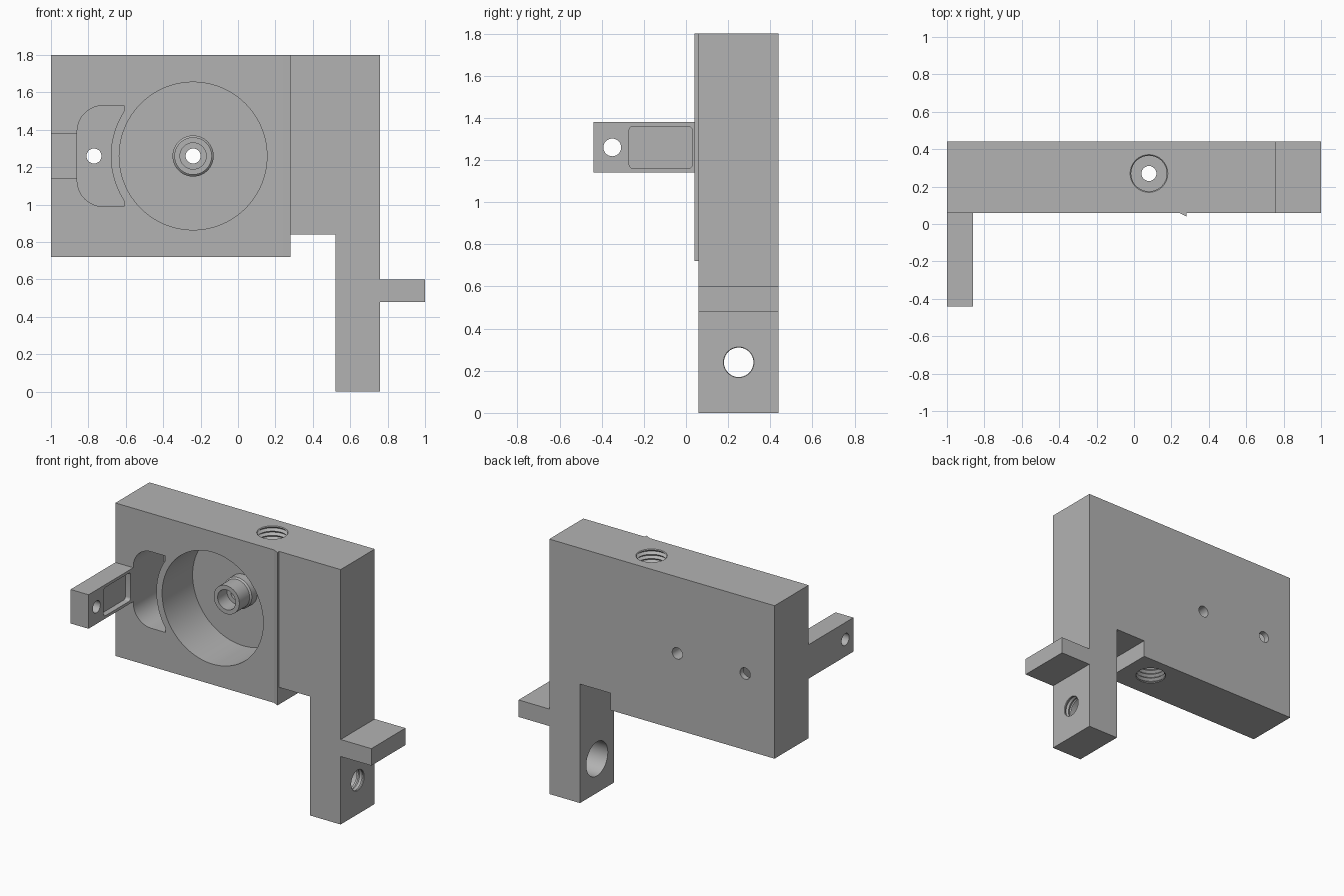
import bpy, bmesh, math
from mathutils import Vector

cube = bpy.data.objects.get("Cube")
if cube:
    bpy.data.objects.remove(cube, do_unlink=True)

grey = bpy.data.materials.new("plain_grey")
grey.use_nodes = True
COLOUR = (0.45, 0.45, 0.45, 1)
grey.diffuse_color = COLOUR
grey.node_tree.nodes["Principled BSDF"].inputs["Base Color"].default_value = COLOUR


def make_object(name, bm):
    bmesh.ops.recalc_face_normals(bm, faces=bm.faces)
    mesh = bpy.data.meshes.new(name)
    bm.to_mesh(mesh)
    bm.free()
    mesh.materials.append(grey)
    obj = bpy.data.objects.new(name, mesh)
    bpy.context.scene.collection.objects.link(obj)
    return obj


def place(axis, a, b, h):
    """Point at height h along the axis, a and b across it."""
    return {"X": Vector((h, a, b)), "Y": Vector((a, h, b)), "Z": Vector((a, b, h))}[axis]


def prism(name, outline, axis, start, end):
    bm = bmesh.new()
    face = bm.faces.new([bm.verts.new(place(axis, a, b, start)) for a, b in outline])
    new = bmesh.ops.extrude_face_region(bm, geom=[face])["geom"]
    verts = [v for v in new if isinstance(v, bmesh.types.BMVert)]
    bmesh.ops.translate(bm, verts=verts, vec=place(axis, 0, 0, end - start))
    return make_object(name, bm)


def lathe(name, profile, axis, ca, cb, tube=False, sides=64):
    """Revolve (radius, height) points; a tube closes the loop, else the ends are capped."""
    bm = bmesh.new()
    angles = [2 * math.pi * i / sides for i in range(sides)]
    rings = [[bm.verts.new(place(axis, ca + r * math.cos(t), cb + r * math.sin(t), h))
              for t in angles] for r, h in profile]
    pairs = list(zip(rings, rings[1:]))
    if tube:
        pairs.append((rings[-1], rings[0]))
    else:
        bm.faces.new(rings[0])
        bm.faces.new(rings[-1])
    for lo, hi in pairs:
        for i in range(sides):
            j = (i + 1) % sides
            bm.faces.new((lo[i], lo[j], hi[j], hi[i]))
    return make_object(name, bm)


def box_outline(a0, a1, b0, b1):
    return [(a0, b0), (a1, b0), (a1, b1), (a0, b1)]


def arc(ca, cb, r, start, end, steps=12):
    return [(ca + r * math.cos(t), cb + r * math.sin(t))
            for t in (math.radians(start + (end - start) * i / steps) for i in range(steps + 1))]


def thread(major, minor, start, end, turns):
    """Ridged profile for a threaded hole."""
    pitch = (end - start) / turns
    points = []
    for i in range(turns):
        points += [(major, start + pitch * i), (minor, start + pitch * (i + 0.5))]
    return points + [(major, end)]


def cut(obj, cutters):
    for cutter in cutters:
        mod = obj.modifiers.new("cut", "BOOLEAN")
        mod.operation, mod.solver, mod.object = "DIFFERENCE", "EXACT", cutter
    graph = bpy.context.evaluated_depsgraph_get()
    mesh = bpy.data.meshes.new_from_object(obj.evaluated_get(graph))
    obj.modifiers.clear()
    obj.data = mesh
    for cutter in cutters:
        bpy.data.objects.remove(cutter, do_unlink=True)


FRONT, BACK, FLOOR = 0.06, 0.44, 0.40
CX, CZ = -0.24, 1.26
PORT_X, PORT_Y = 0.08, 0.27

# Main block with leg and side shelf
body = prism("body", [(-1, 0.72), (0.28, 0.72), (0.28, 0.84), (0.52, 0.84), (0.52, 0),
                      (0.76, 0), (0.76, 0.48), (1, 0.48), (1, 0.6), (0.76, 0.6),
                      (0.76, 1.8), (-1, 1.8)], "Y", FRONT, BACK)

# Crescent pocket: rounded on the outer side, concentric with the round pocket inside
swing = math.degrees(math.atan2(0.24, 0.37))
crescent = (arc(-0.72, 1.39, 0.14, 90, 180) + arc(-0.72, 1.13, 0.14, 180, 270)
            + [(-0.61, 0.99)] + arc(CX, CZ, 0.44, 180 + swing, 180 - swing, 24)
            + [(-0.61, 1.53)])
cutters = [
    lathe("pocket_cutter", [(0.395, -0.1), (0.395, FLOOR)], "Y", CX, CZ, sides=96),
    prism("crescent_cutter", crescent, "Y", -0.1, FLOOR),
    lathe("centre_hole_cutter", [(0.04, 0.3), (0.04, 0.6)], "Y", CX, CZ),
    lathe("crescent_hole_cutter", [(0.04, 0.3), (0.04, 0.6)], "Y", -0.77, CZ),
    # Threaded ports joined by a narrow bore
    lathe("bore_cutter", [(0.04, 0.6), (0.04, 1.9)], "Z", PORT_X, PORT_Y),
    lathe("top_port_cutter", thread(0.112, 0.095, 1.6, 1.81, 7), "Z", PORT_X, PORT_Y),
    lathe("bottom_port_cutter", thread(0.112, 0.095, 0.71, 0.92, 7), "Z", PORT_X, PORT_Y),
    # Leg hole: wide on the inner side, threaded on the outer side
    lathe("leg_wide_cutter", [(0.12, 0.45), (0.12, 0.7)], "X", 0.25, 0.24),
    lathe("leg_thread_cutter", thread(0.078, 0.07, 0.65, 0.77, 4), "X", 0.25, 0.24),
]
cut(body, cutters)

# Hollow boss with a collar standing on the pocket floor
boss = lathe("boss", [(0.04, 0.41), (0.11, 0.41), (0.11, 0.34), (0.1, 0.33), (0.1, 0.215),
                      (0.07, 0.215), (0.07, 0.32), (0.04, 0.32)], "Y", CX, CZ, tube=True)

# Forward arm with a shallow window recess and a cross hole
arm = prism("arm", box_outline(-1, -0.86, 1.14, 1.38), "Y", -0.44, FRONT)
r = 0.02
recess = (arc(0.03 - r, 1.36 - r, r, 0, 90, 5) + arc(-0.27 + r, 1.36 - r, r, 90, 180, 5)
          + arc(-0.27 + r, 1.16 + r, r, 180, 270, 5) + arc(0.03 - r, 1.16 + r, r, 270, 360, 5))
cut(arm, [prism("recess_cutter", recess, "X", -0.9, -0.8),
          lathe("arm_hole_cutter", [(0.042, -1.1), (0.042, -0.8)], "X", -0.35, CZ)])

# Thin wedge-shaped rib down the front
rib = prism("front_rib", [(0.24, FRONT), (0.28, 0.04), (0.28, FRONT)], "Z", 0.72, 1.8)

# Smooth round walls, crisp edges
bpy.ops.object.select_all(action="DESELECT")
for obj in (body, boss, arm, rib):
    obj.select_set(True)
bpy.context.view_layer.objects.active = body
bpy.ops.object.shade_smooth_by_angle(angle=math.radians(30))
